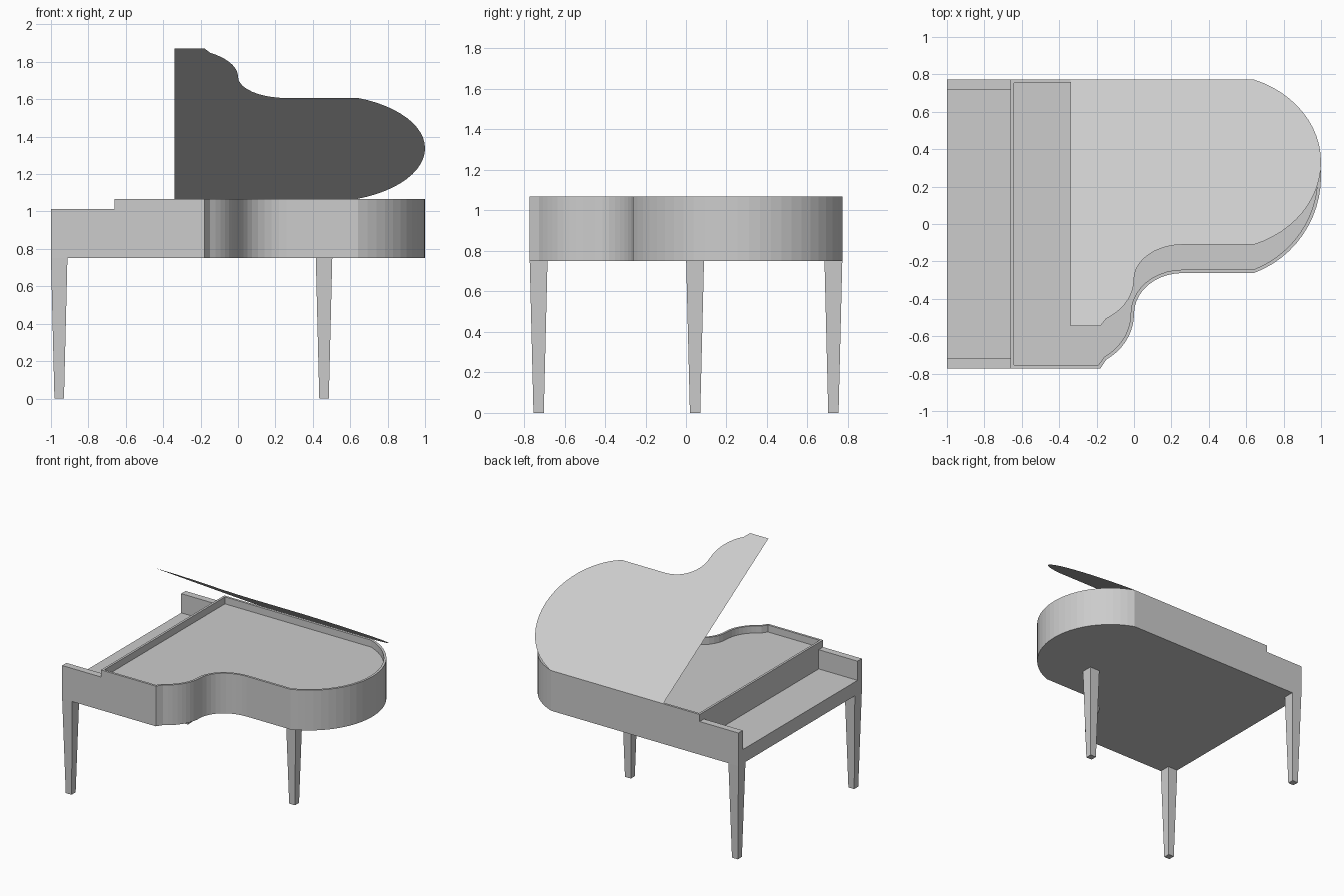
import bpy, bmesh, math
from mathutils import Matrix

cube = bpy.data.objects.get("Cube")
if cube:
    bpy.data.objects.remove(cube, do_unlink=True)

# One plain grey for everything
grey = bpy.data.materials.new("plain grey")
grey.use_nodes = True
grey.diffuse_color = (0.604, 0.604, 0.604, 1)
grey.node_tree.nodes["Principled BSDF"].inputs["Base Color"].default_value = grey.diffuse_color

HALF_Y = 0.772             # half the width of the keyboard side
BASE, RIM = 0.75, 1.068    # underside and top of the case
CASE_X, LID_X = -0.66, -0.34
KEY_FLOOR, CHEEK_TOP = 0.86, 1.012


def finish(name, bm):
    mesh = bpy.data.meshes.new(name)
    bm.to_mesh(mesh)
    bm.free()
    mesh.materials.append(grey)
    obj = bpy.data.objects.new(name, mesh)
    bpy.context.collection.objects.link(obj)
    return obj


def arc(cx, cy, rx, ry, a0, a1, n):
    """Points on an ellipse from angle a0 to a1, in degrees."""
    angles = [math.radians(a0 + (a1 - a0) * i / n) for i in range(n + 1)]
    return [(cx + rx * math.cos(a), cy + ry * math.sin(a)) for a in angles]


def outline(left):
    """Wing-shaped plan, counter-clockwise, cut straight at x = left."""
    waist = -0.48
    pts = [(left, HALF_Y), (left, -HALF_Y)]
    pts += arc(-0.324, waist, 0.324, HALF_Y + waist, -63.6, 0, 10)[1:]
    pts.insert(2, (-0.18, -HALF_Y))
    pts += arc(0.26, waist, 0.26, 0.218, 180, 90, 10)[1:]
    pts += arc(0.448, 0.255, 0.552, 0.552, -69.5, 69.5, 24)
    return pts


def box(name, x0, x1, y0, y1, z0, z1):
    bm = bmesh.new()
    bmesh.ops.create_cube(bm, size=1)
    for v in bm.verts:
        v.co.x = x1 if v.co.x > 0 else x0
        v.co.y = y1 if v.co.y > 0 else y0
        v.co.z = z1 if v.co.z > 0 else z0
    return finish(name, bm)


# Case: extruded plan with a thin rim around the recessed soundboard
bm = bmesh.new()
bottom = bm.faces.new([bm.verts.new((x, y, BASE)) for x, y in outline(CASE_X)])
top = bmesh.ops.extrude_face_region(bm, geom=[bottom], use_keep_orig=True)["geom"]
for v in [g for g in top if isinstance(g, bmesh.types.BMVert)]:
    v.co.z = RIM
bmesh.ops.recalc_face_normals(bm, faces=bm.faces)
lid_face = max(bm.faces, key=lambda f: f.calc_center_median().z)
bmesh.ops.inset_region(bm, faces=[lid_face], thickness=0.018, use_even_offset=True)
board = bmesh.ops.extrude_discrete_faces(bm, faces=[lid_face])["faces"][0]
for v in board.verts:
    v.co.z -= 0.055
bmesh.ops.recalc_face_normals(bm, faces=bm.faces)
finish("case", bm)

# Keybed with a cheek block at each end
CHEEK = 0.054
box("keybed", -1, CASE_X, -HALF_Y + CHEEK, HALF_Y - CHEEK, BASE, KEY_FLOOR)
box("left_cheek", -1, CASE_X, HALF_Y - CHEEK, HALF_Y, BASE, CHEEK_TOP)
box("right_cheek", -1, CASE_X, -HALF_Y, -HALF_Y + CHEEK, BASE, CHEEK_TOP)

# Lid: paper-thin sheet, hinged open along the straight back edge
bm = bmesh.new()
bm.faces.new([bm.verts.new((x, y - HALF_Y, 0)) for x, y in outline(LID_X)])
bm.transform(Matrix.Translation((0, HALF_Y, RIM)) @ Matrix.Rotation(math.radians(-31.4), 4, "X"))
finish("lid", bm)

# Three tapered square legs
for name, x, y in (("back_leg", -0.956, 0.728),
                   ("front_leg", -0.956, -0.728),
                   ("tail_leg", 0.46, 0.045)):
    leg = box(name, -0.044, 0.044, -0.044, 0.044, 0, BASE)
    for v in leg.data.vertices:
        if v.co.z < 0.1:
            v.co.x *= 0.58
            v.co.y *= 0.58
    leg.location = (x, y, 0)
